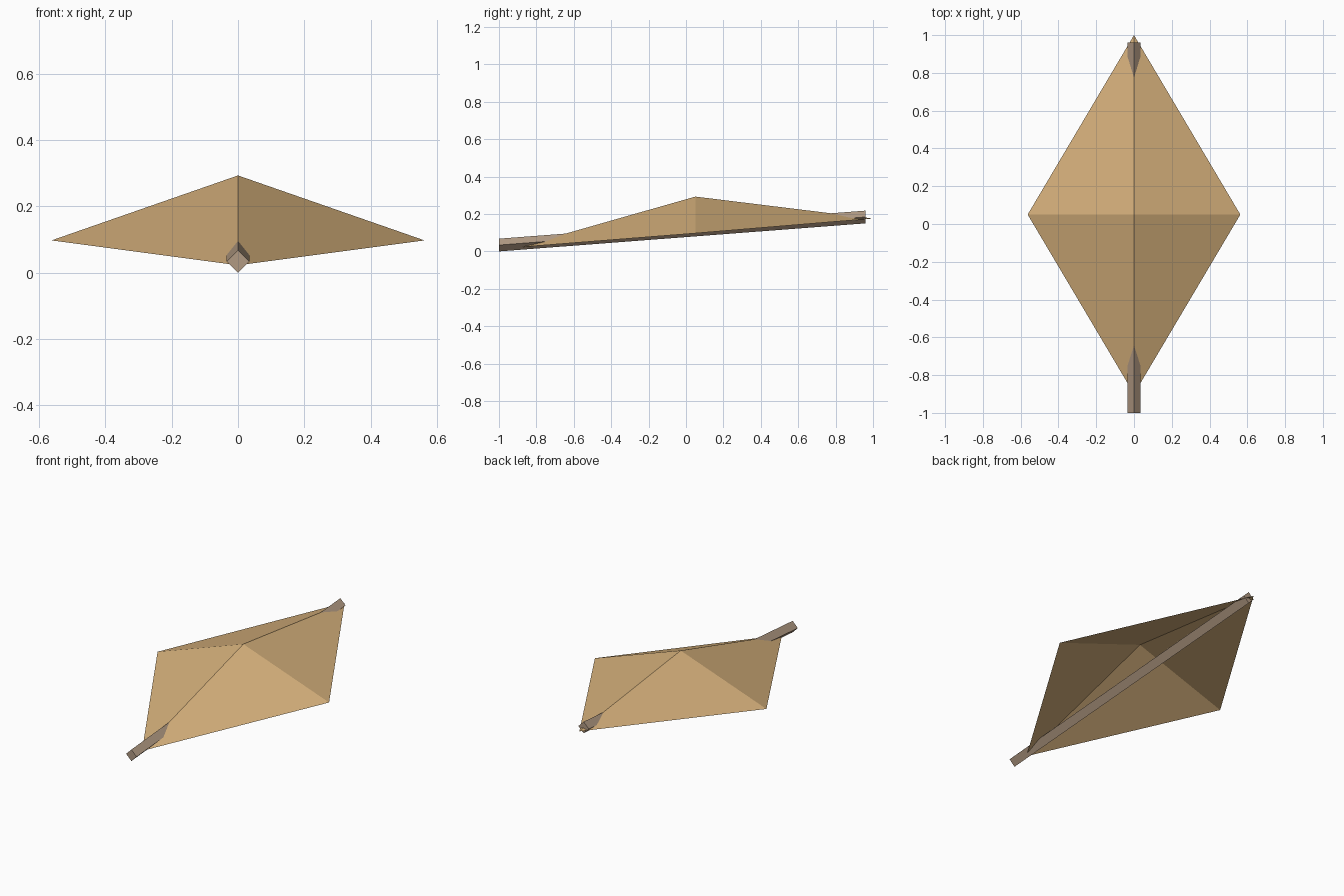
import bpy

if "Cube" in bpy.data.objects:
    bpy.data.objects.remove(bpy.data.objects["Cube"])


def material(name, colour):
    mat = bpy.data.materials.new(name)
    mat.diffuse_color = (*colour, 1.0)
    mat.use_nodes = True
    mat.node_tree.nodes["Principled BSDF"].inputs["Base Color"].default_value = mat.diffuse_color
    return mat


def build(name, verts, faces, mat):
    mesh = bpy.data.meshes.new(name)
    mesh.from_pydata(verts, [], faces)
    mesh.update()
    mesh.materials.append(mat)
    obj = bpy.data.objects.new(name, mesh)
    bpy.context.collection.objects.link(obj)
    return obj


cloth = material("tan_cloth", (0.66, 0.43, 0.197))
wood = material("grey_brown_wood", (0.44, 0.32, 0.225))

# Sail: thin four-sided canopy, open underneath, raised at the middle
rim = [(0, -0.9, 0.022), (0.563, 0.05, 0.097), (0, 1.0, 0.176), (-0.563, 0.05, 0.097)]
apex = (0, 0.05, 0.293)
build("sail", rim + [apex], [(i, (i + 1) % 4, 4) for i in range(4)], cloth)

# Spine: square rod standing on its edge, rising towards the back
r = 0.034
verts = []
for y, z in ((-1.0, r), (0.96, 0.184)):
    verts += [(0, y, z - r), (r, y, z), (0, y, z + r), (-r, y, z)]
sides = [(i, i + 4, (i + 1) % 4 + 4, (i + 1) % 4)[::-1] for i in range(4)]
build("spine", verts, sides + [(0, 1, 2, 3), (7, 6, 5, 4)], wood)
